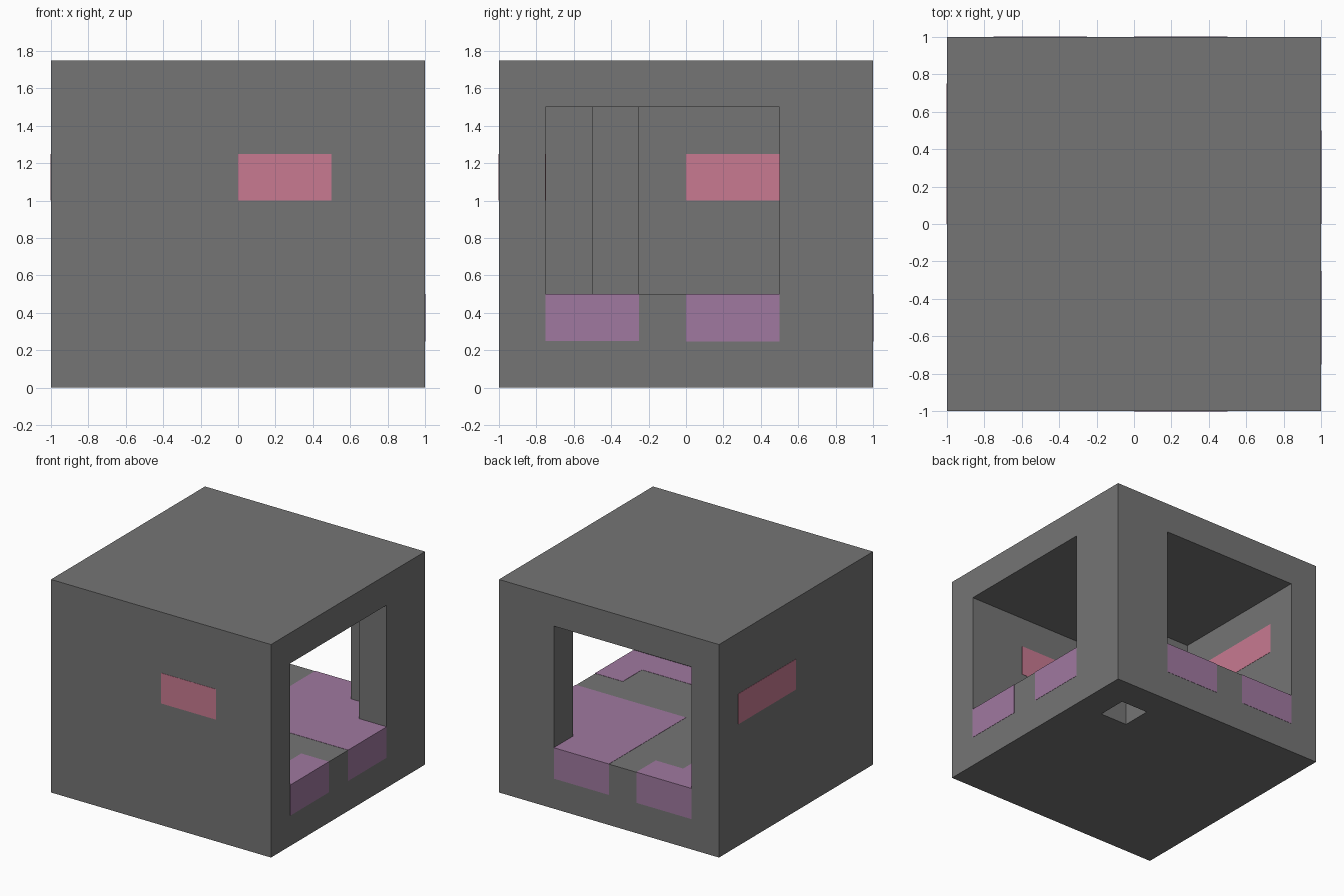
import bpy
import bmesh

U = 0.25          # size of one building block
E = 0.008         # how far the coloured inlays stand proud, in blocks
OUT = 4 + E       # outer face of an inlay

if "Cube" in bpy.data.objects:
    bpy.data.objects.remove(bpy.data.objects["Cube"], do_unlink=True)


def material(name, rgb):
    mat = bpy.data.materials.new(name)
    mat.use_nodes = True
    color = (*rgb, 1.0)
    mat.diffuse_color = color
    bsdf = next(n for n in mat.node_tree.nodes if n.type == 'BSDF_PRINCIPLED')
    bsdf.inputs["Base Color"].default_value = color
    return mat


def prism(name, outline, low, high, mat):
    """Extrude a floor-plan outline (in blocks) from one height to another."""
    bm = bmesh.new()
    base = bm.faces.new([bm.verts.new((x * U, y * U, low * U)) for x, y in outline])
    top = bmesh.ops.extrude_face_region(bm, geom=[base])["geom"]
    verts = [g for g in top if isinstance(g, bmesh.types.BMVert)]
    bmesh.ops.translate(bm, verts=verts, vec=(0, 0, (high - low) * U))
    bmesh.ops.recalc_face_normals(bm, faces=bm.faces)
    mesh = bpy.data.meshes.new(name)
    bm.to_mesh(mesh)
    bm.free()
    mesh.materials.append(mat)
    obj = bpy.data.objects.new(name, mesh)
    bpy.context.scene.collection.objects.link(obj)
    return obj


def rect(x0, x1, y0, y1):
    return [(x0, y0), (x1, y0), (x1, y1), (x0, y1)]


def carve(target, cutter):
    cutter.hide_render = True
    mod = target.modifiers.new("carve", 'BOOLEAN')
    mod.operation = 'DIFFERENCE'
    mod.solver = 'EXACT'
    mod.object = cutter
    bpy.context.view_layer.objects.active = target
    bpy.ops.object.modifier_apply(modifier=mod.name)
    bpy.data.objects.remove(cutter, do_unlink=True)


grey = material("stone grey", (0.178, 0.178, 0.178))
pink = material("rose pink", (0.58, 0.195, 0.285))
purple = material("soft purple", (0.35, 0.19, 0.35))

# Shell: a block hollowed by a room with two wide openings and a stepped corner
shell = prism("shell", rect(-4, 4, -4, 4), 0, 7, grey)
room = [(-1, -3), (5, -3), (5, 2), (3, 2), (3, 3), (2, 3),
        (2, 5), (-3, 5), (-3, -1), (-2, -1), (-2, -2), (-1, -2)]
carve(shell, prism("room_cutter", room, 2, 6, grey))

# Small square pit in the underside
carve(shell, prism("pit_cutter", rect(2, 3, 2, 3), -1, 1, grey))

# Floor inlays, running out through both openings
corner = [(0, 0), (OUT, 0), (OUT, 2), (3, 2), (3, 3), (2, 3), (2, OUT), (0, OUT)]
strip = [(OUT, -3), (OUT, -1), (3, -1), (3, -2), (-1, -2), (-1, -3)]
prism("corner_floor_inlay", corner, 1 - E, 2 + E, purple)
prism("front_floor_inlay", strip, 1, 2 + E, purple)
prism("side_floor_inlay", [(y, x) for x, y in strip], 1, 2 + E, purple)

# Wall inlays, showing on both faces of each solid wall
prism("front_wall_inlay", rect(0, 2, -OUT, -3 + E), 4, 5, pink)
prism("side_wall_inlay", rect(-OUT, -3 + E, 0, 3), 4, 5, pink)
